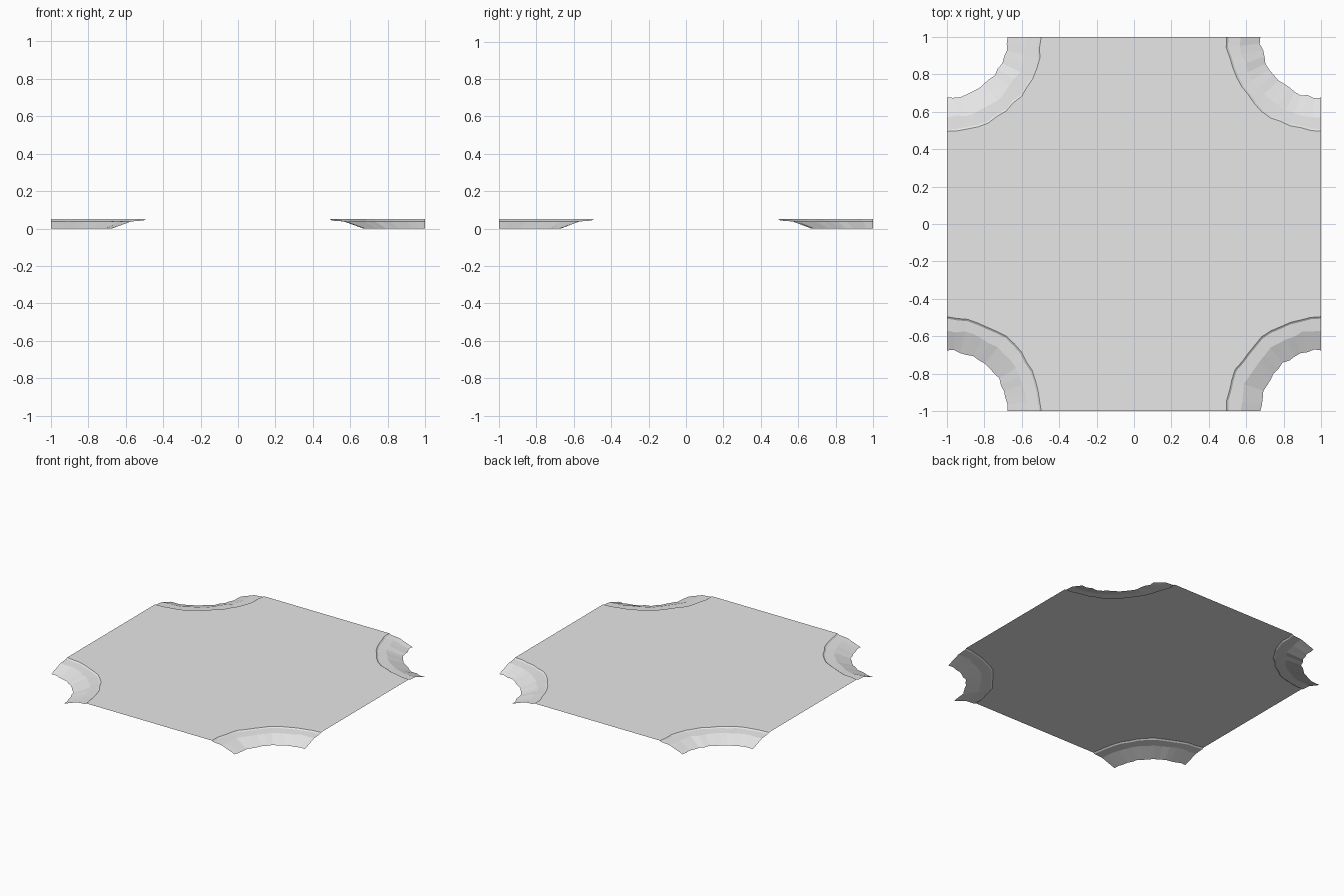
import bpy, bmesh, math, random

cube = bpy.data.objects.get("Cube")
if cube:
    bpy.data.objects.remove(cube)

random.seed(4)
SEGMENTS = 14
# bank profile from the plate rim down to the foot: radius from corner, height, wobble
PROFILE = [(0.505, 0.05, 0.008), (0.495, 0.043, 0.0), (0.43, 0.038, 0.008), (0.325, 0.0, 0.007)]
CORNERS = [(-1, -1), (1, -1), (1, 1), (-1, 1)]

stone = bpy.data.materials.new("light grey")
stone.use_nodes = True
stone.diffuse_color = (0.8, 0.8, 0.8, 1)
stone.node_tree.nodes["Principled BSDF"].inputs["Base Color"].default_value = (0.8, 0.8, 0.8, 1)


def make_object(name, bm):
    mesh = bpy.data.meshes.new(name)
    bm.to_mesh(mesh)
    bm.free()
    mesh.materials.append(stone)
    obj = bpy.data.objects.new(name, mesh)
    bpy.context.collection.objects.link(obj)


def bank_rings(cx, cy, start):
    """Wobbly quarter rings around one corner, from the rim outward to the foot."""
    rings = []
    rim_wobble = []
    for level, (radius, z, wobble) in enumerate(PROFILE):
        ring = []
        for i in range(SEGMENTS + 1):
            offset = random.uniform(-wobble, wobble)
            if level == 0:
                rim_wobble.append(offset)
            if level == 1:
                offset = rim_wobble[i]
            if i in (0, SEGMENTS):
                offset = 0
            a = start - math.pi / 2 * i / SEGMENTS
            r = radius + offset
            ring.append((cx + r * math.cos(a), cy + r * math.sin(a), z))
        rings.append(ring)
    return rings


plate_outline = []
for n, (cx, cy) in enumerate(CORNERS):
    # sweep clockwise about the corner so the plate outline runs counterclockwise
    rings = bank_rings(cx, cy, math.pi / 2 * (n + 1))
    plate_outline += rings[0]
    bm = bmesh.new()
    grid = [[bm.verts.new(p) for p in ring] for ring in rings]
    for upper, lower in zip(grid, grid[1:]):
        for i in range(SEGMENTS):
            bm.faces.new((upper[i + 1], upper[i], lower[i], lower[i + 1]))
    make_object("corner_bank_" + ("front_right", "front_left", "back_left", "back_right")[n], bm)

# flat ground plate bounded by the four bank rims
bm = bmesh.new()
bm.faces.new([bm.verts.new(p) for p in plate_outline])
bmesh.ops.triangulate(bm, faces=bm.faces[:])
make_object("ground_plate", bm)
